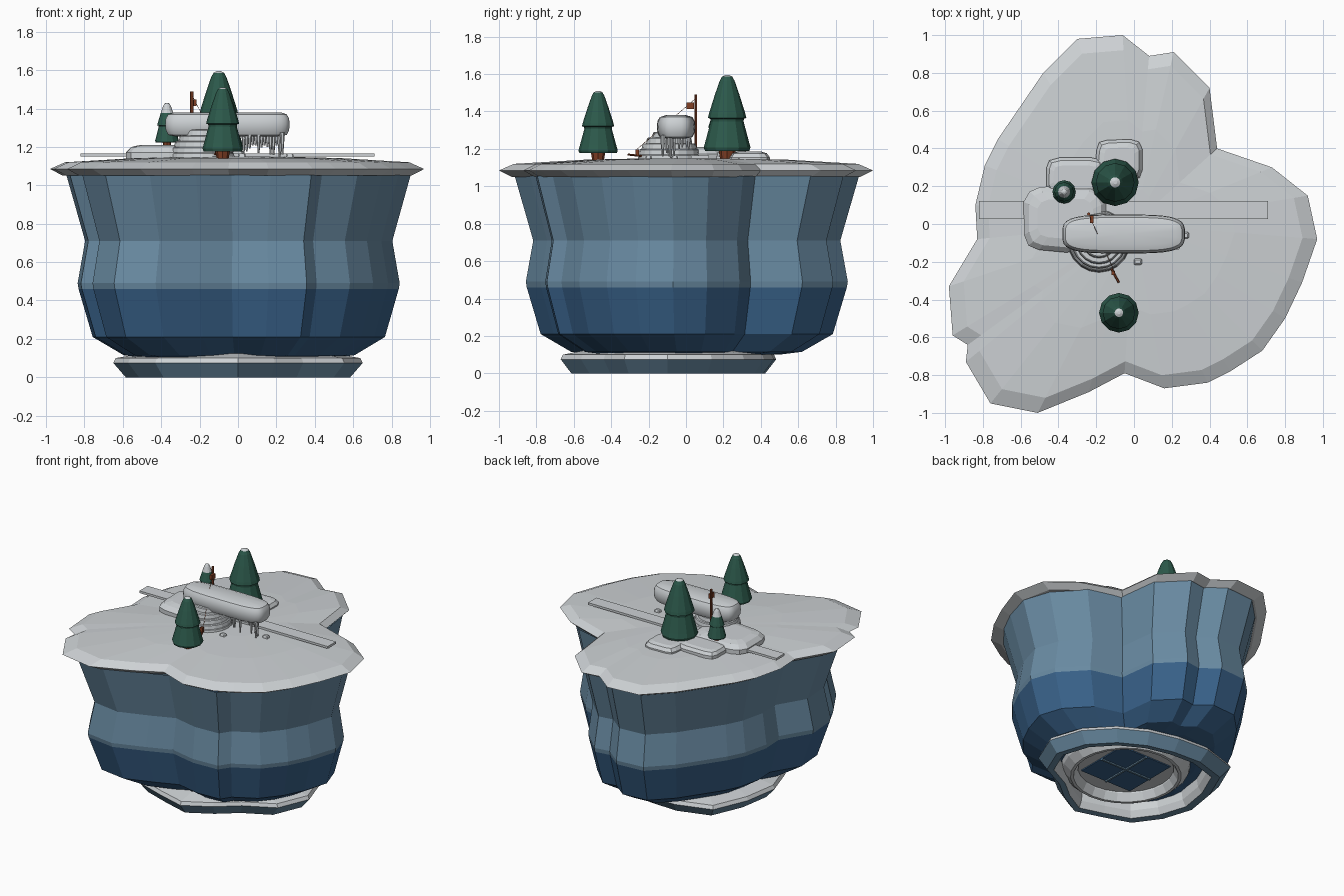
import bpy, bmesh, math, random
from mathutils import Vector

if "Cube" in bpy.data.objects:
    bpy.data.objects.remove(bpy.data.objects["Cube"], do_unlink=True)
random.seed(4)


def material(name, rgb):
    m = bpy.data.materials.new(name)
    m.use_nodes = True
    m.diffuse_color = (*rgb, 1)
    m.node_tree.nodes["Principled BSDF"].inputs["Base Color"].default_value = (*rgb, 1)
    return m


SNOW = material("snow", (.61, .64, .66))
ICE = material("pale ice blue", (.14, .255, .36))
DEEP = material("deep ice blue", (.04, .12, .25))
PINE = material("pine green", (.025, .1, .07))
BARK = material("bark brown", (.22, .05, .018))


def finish(name, bm, mats, smooth=False):
    bmesh.ops.recalc_face_normals(bm, faces=bm.faces)
    me = bpy.data.meshes.new(name)
    bm.to_mesh(me)
    bm.free()
    for m in mats:
        me.materials.append(m)
    ob = bpy.data.objects.new(name, me)
    bpy.context.collection.objects.link(ob)
    if smooth:
        bpy.ops.object.select_all(action='DESELECT')
        ob.select_set(True)
        bpy.context.view_layer.objects.active = ob
        bpy.ops.object.shade_smooth_by_angle(angle=math.radians(40))
    return ob


def loft(name, rings, mats, bands=None, caps=(True, True), closed=False, smooth=False):
    """Skin a stack of equal rings; bands gives the material of each band."""
    bm = bmesh.new()
    vs = [[bm.verts.new(p) for p in r] for r in rings]
    n = len(vs[0])
    pairs = list(zip(vs, vs[1:])) + ([(vs[-1], vs[0])] if closed else [])
    for b, (lo, hi) in enumerate(pairs):
        for i in range(n):
            j = (i + 1) % n
            f = bm.faces.new((lo[i], lo[j], hi[j], hi[i]))
            f.material_index = bands[b] if bands else 0
    for ring, cap, b in ((vs[0], caps[0], 0), (vs[-1], caps[1], -1)):
        if cap and not closed:
            hub = bm.verts.new(sum((v.co for v in ring), Vector()) / n)
            for i in range(n):
                f = bm.faces.new((ring[i], ring[(i + 1) % n], hub))
                f.material_index = bands[b] if bands else 0
    return finish(name, bm, mats, smooth)


def circle(c, r, z, n):
    return [Vector((c[0] + r * math.cos(math.tau * i / n), c[1] + r * math.sin(math.tau * i / n), z))
            for i in range(n)]


def lathe(name, c, profile, mats, n=24, **kw):
    return loft(name, [circle(c, r, z, n) for r, z in profile], mats, **kw)


def pebble(name, c, size, z0, z1, profile, n=28, power=.5, jitter=0, **kw):
    """Rounded slab: superelliptic rings following (scale, height share) pairs."""
    wob = [1 + random.uniform(-jitter, jitter) for _ in range(n)]

    def ring(s, h):
        out = []
        for i in range(n):
            a = math.tau * (i + .5) / n
            x, y = math.cos(a), math.sin(a)
            x, y = math.copysign(abs(x) ** power, x), math.copysign(abs(y) ** power, y)
            inset = (1 - s) * min(size)
            out.append(Vector((c[0] + x * (size[0] - inset) * wob[i],
                               c[1] + y * (size[1] - inset) * wob[i], z0 + (z1 - z0) * h)))
        return out
    return loft(name, [ring(s, h) for s, h in profile], [SNOW], **kw)


def rod(name, a, b, r, mat, n=6, tip=1):
    a, b = Vector(a), Vector(b)
    q = (b - a).to_track_quat('Z', 'Y')
    rings = [[p + q @ v for v in circle((0, 0), k, 0, n)] for p, k in ((a, r), (b, r * tip))]
    return loft(name, rings, [mat])


def box(name, c, size, mat):
    bm = bmesh.new()
    bmesh.ops.create_cube(bm, size=1)
    for v in bm.verts:
        v.co = Vector(c) + v.co * Vector(size)
    return finish(name, bm, [mat])


# Plans in hundredths: the plateau, and the fuller cliff below it
BACK = [(-88, -64), (-96, -59), (-98, -33), (-83, -8), (-84, 10), (-79, 31), (-72, 45),
        (-48, 80), (-30, 98), (-6, 100), (8, 89), (21, 91), (40, 72)]
PLATEAU = BACK + [(44, 40), (73, 30), (92, 15), (97, -8), (89, -31), (80, -50), (68, -67),
                  (51, -78), (39, -84), (16, -87), (-5, -79), (-24, -89), (-51, -100),
                  (-76, -95), (-89, -73)]
CLIFF = BACK + [(44, 40), (70, 33), (89, 13), (96, -8), (89, -31), (80, -49), (66, -66),
                (46, -77), (40, -86), (17, -87), (-5, -82), (-25, -90), (-51, -99),
                (-76, -95), (-89, -73)]
# Floe radius every 22.5 degrees
FLOE = [65, 62, 58, 56, 57, 63, 71, 66, 65, 62, 61, 55, 57, 50, 48, 60]


def plan(points, s, z, dx=0):
    return [Vector((x * s / 100 + dx, y * s / 100, z)) for x, y in points]


def floe(s, z):
    return [Vector((0, -.1, z)) + Vector((math.cos(a), math.sin(a), 0)) * r * s / 100
            for r, a in ((r, math.tau * i / len(FLOE)) for i, r in enumerate(FLOE))]


# Snow plateau and ice cliff
loft("snow_plateau", [plan(PLATEAU, s, z) for s, z in
                      ((.6, 1.05), (.93, 1.05), (1, 1.085), (.92, 1.12), (.55, 1.142), (.2, 1.15))],
     [SNOW])
loft("ice_cliff", [plan(CLIFF, s, z, .012) for s, z in
                   ((.5, .1), (.62, .115), (.785, .21), (.86, .46), (.865, .49), (.825, .71),
                    (.925, 1.055))],
     [DEEP, ICE], bands=[0, 0, 0, 1, 1, 1], caps=(True, False))

# Hollow floe under the cliff
loft("base_floe", [floe(s, z) for s, z in
                   ((.9, 0), (1, .075), (.98, .1), (.76, .125), (.78, .05), (.82, .005))],
     [ICE, SNOW], bands=[0, 1, 1, 1, 1, 0], closed=True)

# Paned window in the underside
HATCH = (.02, -.06)
lathe("hatch_rim", HATCH, [(.32, .1), (.43, .1), (.42, .07), (.37, .02), (.35, .02), (.32, .07)],
      [SNOW], closed=True)
lathe("hatch_backing", HATCH, [(.34, .08), (.34, .1)], [SNOW])
box("hatch_glass", (*HATCH, .078), (.42, .42, .012), DEEP)
box("hatch_bar_across", (*HATCH, .069), (.42, .014, .012), ICE)
box("hatch_bar_along", (*HATCH, .069), (.014, .42, .012), ICE)

# Long snow plank
box("plank", (-.055, .075, 1.157), (1.53, .095, .016), SNOW)

# Low snow mounds
MOUND = [(1, 0), (1, .45), (.85, .85), (.6, 1)]
pebble("mound_wide", (-.36, .03), (.22, .18), 1.14, 1.21, MOUND, n=14, jitter=.04)
pebble("mound_back_right", (-.31, .25), (.16, .1), 1.14, 1.19, MOUND, n=12, jitter=.05)
pebble("mound_back_left", (-.08, .34), (.125, .11), 1.13, 1.185, MOUND, n=12, jitter=.05)

# Snow hut of stacked rings
steps = []
for i in range(5):
    r = .168 * math.cos(i * .25)
    steps += [(r, 1.14 + i * .03), (r - .004, 1.165 + i * .03), (r - .01, 1.17 + i * .03)]
lathe("snow_hut", (-.185, -.09), steps, [SNOW], n=20)

# Overhanging snow roof
pebble("snow_roof", (-.055, -.053), (.325, .103), 1.255, 1.38,
       [(.5, 0), (.85, .06), (.97, .25), (1, .5), (.97, .75), (.85, .92), (.55, 1)], n=32,
       power=.55, smooth=True)

# Icicles beneath the roof
for i in range(14):
    x = .03 + i * .0155
    y = -.05 + random.uniform(-.08, .07)
    rod("icicle", (x, y, 1.275), (x, y, random.uniform(1.15, 1.21)), .013, SNOW, tip=.35)
rod("end_icicle", (.22, -.09, 1.29), (.22, -.09, 1.16), .014, SNOW, tip=.3)
for x, y in ((.02, -.2), (.27, -.06)):
    pebble("snow_lump", (x, y), (.022, .018), 1.14, 1.165, MOUND, n=8)

# Flag, string and pegs
rod("flag_pole", (-.24, .052, 1.15), (-.24, .052, 1.49), .009, BARK)
box("flag", (-.224, .024, 1.43), (.018, .04, .035), BARK)
rod("flag_string", (-.24, .052, 1.47), (-.1, -.26, 1.2), .0012, BARK)
rod("peg", (-.13, -.22, 1.16), (-.08, -.31, 1.17), .006, BARK)
box("peg_block", (-.11, -.26, 1.18), (.02, .02, .035), BARK)
box("hut_post", (-.2, .015, 1.185), (.03, .02, .08), BARK)


# Pines: trunk, two skirts, snowy tip
def pine(name, c, r, z, h, snow_from):
    lathe(name + "_trunk", c, [(r * .3, z), (r * .42, z + h * .2)], [BARK], n=8)
    shape = [(.5, .15), (.95, .1), (1, .14), (.93, .21), (.7, .45), (.72, .48), (.82, .49),
             (.78, .54), (.52, .77), (.32, .93), (.22, .98), (.08, 1)]
    lathe(name + "_needles", c, [(r * a, z + h * b) for a, b in shape], [PINE, SNOW], n=12,
          bands=[int(b >= snow_from) for a, b in shape[:-1]])


pine("tall_pine", (-.1, .22), .125, 1.145, .45, .97)
pine("front_pine", (-.08, -.47), .105, 1.14, .37, .97)
pine("small_pine", (-.37, .17), .062, 1.2, .23, .77)
